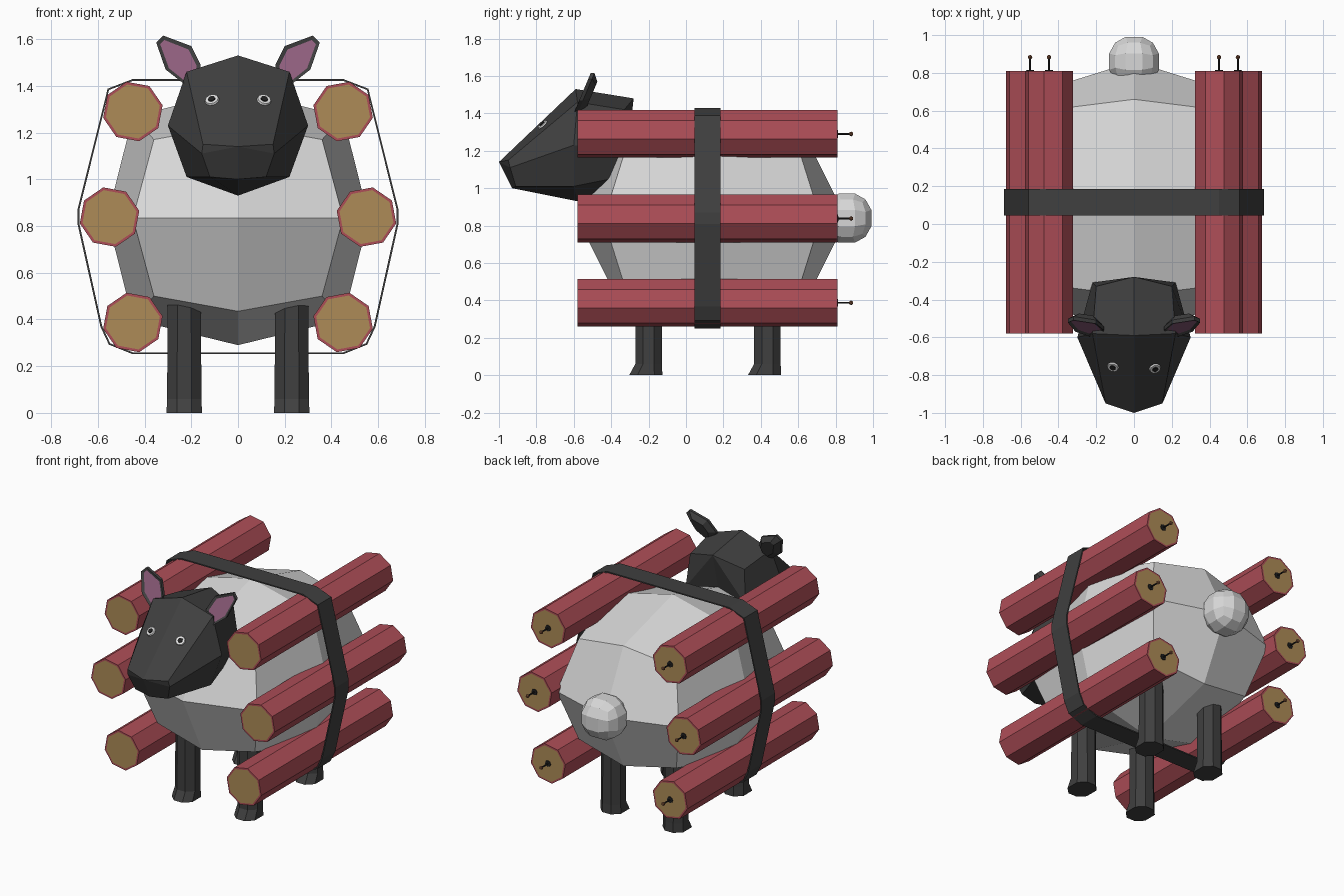
import bpy, bmesh, math
from mathutils import Vector
from mathutils.bvhtree import BVHTree

if "Cube" in bpy.data.objects:
    bpy.data.objects.remove(bpy.data.objects["Cube"])


def material(name, rgb):
    m = bpy.data.materials.new(name)
    m.diffuse_color = (*rgb, 1)
    m.use_nodes = True
    m.node_tree.nodes["Principled BSDF"].inputs["Base Color"].default_value = m.diffuse_color
    return m


WOOL = material("wool_white", (0.68, 0.68, 0.68))
DARK = material("charcoal", (0.05, 0.05, 0.05))
RED = material("red_paper", (0.42, 0.075, 0.095))
TAN = material("tan_cap", (0.42, 0.26, 0.095))
PINK = material("ear_pink", (0.27, 0.11, 0.20))
BLACK = material("fuse_black", (0.015, 0.015, 0.015))
BROWN = material("fuse_tip_brown", (0.25, 0.10, 0.05))
WHITE = material("eye_white", (0.75, 0.75, 0.75))


def finish(name, bm, *mats):
    bmesh.ops.recalc_face_normals(bm, faces=bm.faces)
    me = bpy.data.meshes.new(name)
    bm.to_mesh(me)
    bm.free()
    for m in mats:
        me.materials.append(m)
    ob = bpy.data.objects.new(name, me)
    bpy.context.collection.objects.link(ob)
    return ob


def loft(bm, rings, caps=True):
    """Join equally long closed rings of points with quads."""
    vs = [[bm.verts.new(p) for p in r] for r in rings]
    n = len(vs[0])
    for a, b in zip(vs, vs[1:]):
        for i in range(n):
            j = (i + 1) % n
            bm.faces.new((a[i], a[j], b[j], b[i]))
    if caps:
        return [bm.faces.new(vs[0]), bm.faces.new(vs[-1])]


def disc(x, y, z, r, n=8, turn=0.0):
    """Ring of points in the xz plane."""
    return [(x + r * math.cos(turn + math.tau * i / n), y,
             z + r * math.sin(turn + math.tau * i / n)) for i in range(n)]


# Woolly body: cube cut once, rounded by corner / edge / face class
bm = bmesh.new()
bmesh.ops.create_cube(bm, size=2)
bmesh.ops.subdivide_edges(bm, edges=bm.edges, cuts=1, use_grid_fill=True)
SIZES = {(1, 1, 1): (0.36, 0.475, 0.335), (1, 1, 0): (0.45, 0.58, 0),
         (1, 0, 1): (0.45, 0, 0.435), (0, 1, 1): (0, 0.52, 0.40),
         (1, 0, 0): (0.56, 0, 0), (0, 1, 0): (0, 0.72, 0), (0, 0, 1): (0, 0, 0.545)}
for v in bm.verts:
    size = SIZES[tuple(abs(round(c)) for c in v.co)]
    v.co = Vector([round(c) * s for c, s in zip(v.co, size)]) + Vector((0, 0.14, 0.835))
finish("body", bm, WOOL)

# Tail puff: spherified cube
bm = bmesh.new()
bmesh.ops.create_cube(bm, size=2)
bmesh.ops.subdivide_edges(bm, edges=bm.edges, cuts=2, use_grid_fill=True)
for v in bm.verts:
    v.co = v.co.normalized() * 0.145 + Vector((0, 0.86, 0.84))
finish("tail", bm, WOOL)

# Head: three mirrored half rings from nape to snout
halves = [
    [(0, -0.28, 1.48), (0.20, -0.33, 1.42), (0.22, -0.31, 1.20), (0.17, -0.35, 1.06), (0, -0.40, 0.99)],
    [(0, -0.59, 1.53), (0.22, -0.58, 1.46), (0.30, -0.60, 1.23), (0.22, -0.60, 1.01), (0, -0.58, 0.93)],
    [(0, -1.00, 1.14), (0.15, -0.95, 1.15), (0.155, -0.94, 1.11), (0.12, -0.91, 1.01), (0, -0.93, 1.00)],
]
bm = bmesh.new()
loft(bm, [h + [(-x, y, z) for x, y, z in h[3:0:-1]] for h in halves], caps=False)
bm.verts.ensure_lookup_table()
for k in (0, 16):  # close nape and snout with quads beside the centre line
    v = bm.verts[k:k + 8]
    for ids in ((0, 1, 2), (0, 2, 3, 4), (0, 4, 5, 6), (0, 6, 7)):
        bm.faces.new([v[i] for i in ids])
bmesh.ops.recalc_face_normals(bm, faces=bm.faces)
head_tree = BVHTree.FromBMesh(bm)
finish("head", bm, DARK)

# Eyes: thin white plates with dark pupils lying on the face
for s, side in ((-1, "left"), (1, "right")):
    spot, normal, _, _ = head_tree.ray_cast(Vector((s * 0.11, -2, 1.335)), Vector((0, 1, 0)))
    for name, r, lift, mat in (("eye", 0.032, 0.008, WHITE), ("pupil", 0.017, 0.012, BLACK)):
        bm = bmesh.new()
        bmesh.ops.create_cone(bm, cap_ends=True, segments=10, radius1=r, radius2=r * 0.9, depth=0.008)
        rot = normal.to_track_quat('Z', 'Y')
        for v in bm.verts:
            v.co = rot @ v.co + spot + normal * lift
        finish(f"{side}_{name}", bm, mat)

# Ears: tilted leaf outline, rounded back, sunken pink inside
EAR = [(0.35, 1.585), (0.32, 1.615), (0.20, 1.57), (0.16, 1.49),
       (0.17, 1.42), (0.22, 1.40), (0.31, 1.47)]
mx, mz = 0.245, 1.50
for s, side in ((-1, "left"), (1, "right")):
    bm = bmesh.new()

    def ear_ring(scale, back):
        pts = [(mx + (x - mx) * scale, mz + (z - mz) * scale) for x, z in EAR]
        return [(s * x, -0.60 + (z - 1.40) * 0.42 + back, z) for x, z in pts]
    front, _ = loft(bm, [ear_ring(1, 0), ear_ring(1, 0.02), ear_ring(0.6, 0.055)])
    bmesh.ops.recalc_face_normals(bm, faces=bm.faces)
    bmesh.ops.inset_region(bm, faces=[front], thickness=0.017, depth=-0.008)
    front.material_index = 1
    finish(f"{side}_ear", bm, DARK, PINK)

# Legs: eight-sided posts with a slight toe
for y, end in ((-0.20, "front"), (0.435, "back")):
    for s, side in ((-1, "left"), (1, "right")):
        bm = bmesh.new()
        rings = []
        for z, r, toe in ((0, 0.08, 0.03), (0.06, 0.077, 0), (0.55, 0.075, 0)):
            ring = []
            for i in range(8):
                a = math.tau * (i + 0.5) / 8
                py = r * math.sin(a)
                ring.append((s * 0.23 + r * 1.03 * math.cos(a), y + py - (toe if py < 0 else 0), z))
            rings.append(ring)
        loft(bm, rings)
        finish(f"{end}_{side}_leg", bm, DARK)

# Six red sticks with tan ends, each with a fuse at the back
for s, side in ((-1, "left"), (1, "right")):
    for level, x, z in (("upper", 0.45, 1.29), ("middle", 0.55, 0.838), ("lower", 0.45, 0.387)):
        cx = s * x
        turn = math.radians(33 if s > 0 else 12)
        bm = bmesh.new()
        ends = loft(bm, [disc(cx, -0.58, z, 0.13, 8, turn), disc(cx, 0.81, z, 0.13, 8, turn)])
        bmesh.ops.recalc_face_normals(bm, faces=bm.faces)
        bmesh.ops.inset_individual(bm, faces=ends, thickness=0.012, depth=0)
        for f in ends:
            f.material_index = 1
        finish(f"{side}_{level}_stick", bm, RED, TAN)

        bm = bmesh.new()
        loft(bm, [disc(cx, 0.80, z, 0.024), disc(cx, 0.814, z, 0.02)])
        loft(bm, [disc(cx, 0.81, z, 0.005, 6), disc(cx, 0.875, z, 0.005, 6)])
        finish(f"{side}_{level}_fuse", bm, BLACK)

        bm = bmesh.new()
        bmesh.ops.create_icosphere(bm, subdivisions=1, radius=0.013)
        bmesh.ops.translate(bm, verts=bm.verts, vec=(cx, 0.883, z))
        finish(f"{side}_{level}_fuse_tip", bm, BROWN)

# Strap: thin closed band wrapped around all sticks
half = [(0.45, 1.425), (0.555, 1.385), (0.683, 0.87), (0.683, 0.81),
        (0.585, 0.37), (0.55, 0.295), (0.45, 0.255)]
outline = half + [(-x, z) for x, z in reversed(half)]
bm = bmesh.new()
loft(bm, [[(x, y, z) for x, z in outline] for y in (0.045, 0.185)], caps=False)
strap = finish("strap", bm, DARK)
mod = strap.modifiers.new("thickness", 'SOLIDIFY')
mod.thickness = 0.008
mod.offset = 0
